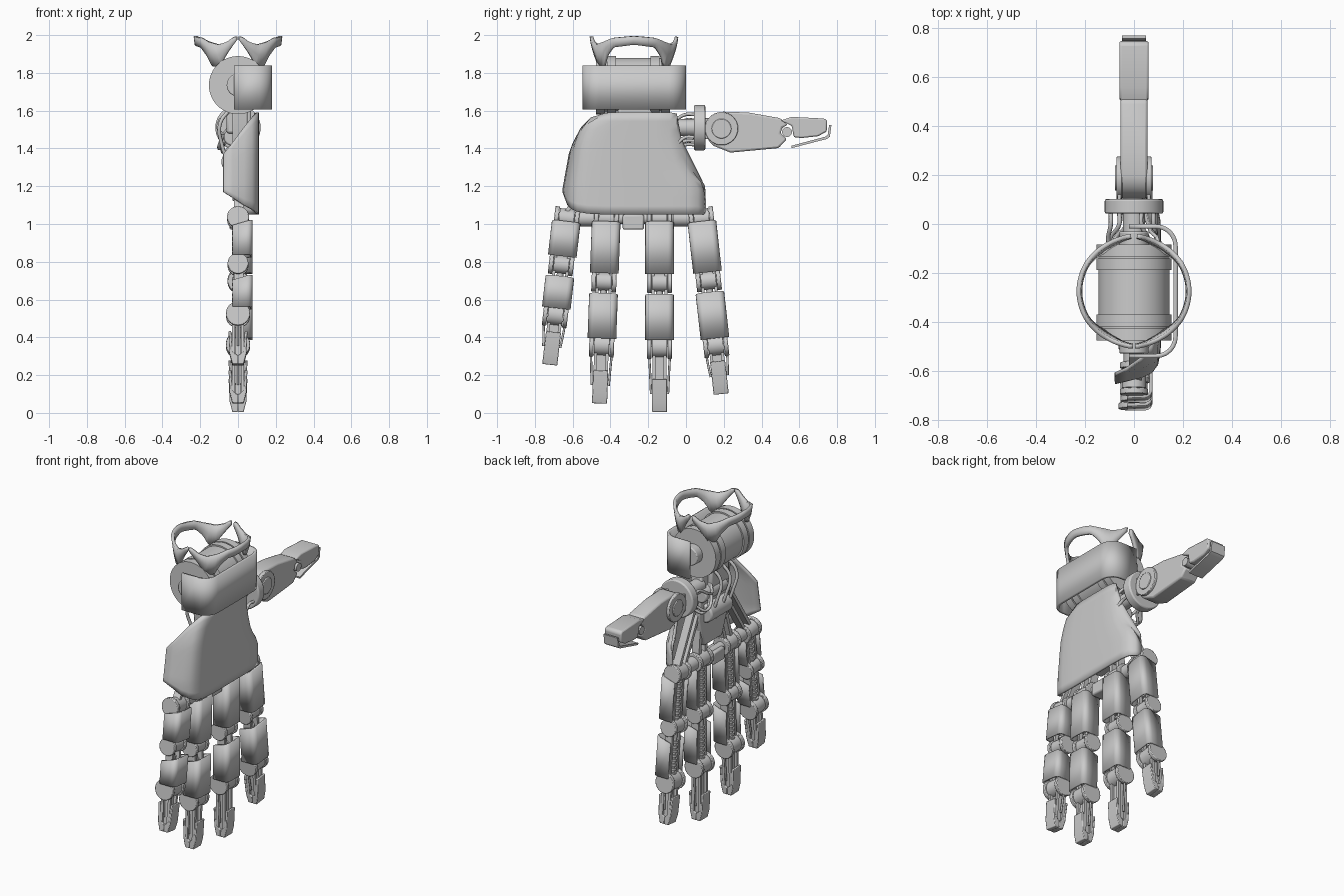
import bpy, bmesh, math
from mathutils import Matrix, Vector

if "Cube" in bpy.data.objects:
    bpy.data.objects.remove(bpy.data.objects["Cube"])

I = Matrix.Identity(4)


def make(name, verts, faces, M=I, thick=0, bevel=0, angle=35):
    me = bpy.data.meshes.new(name)
    me.from_pydata([M @ Vector(v) for v in verts], [], faces)
    bm = bmesh.new()
    bm.from_mesh(me)
    bmesh.ops.recalc_face_normals(bm, faces=bm.faces)
    bm.to_mesh(me)
    bm.free()
    ob = bpy.data.objects.new(name, me)
    bpy.context.collection.objects.link(ob)
    if thick:
        s = ob.modifiers.new("thickness", 'SOLIDIFY')
        s.thickness, s.offset = thick, 0
    if bevel:
        b = ob.modifiers.new("bevel", 'BEVEL')
        b.width, b.segments, b.limit_method = bevel, 2, 'ANGLE'
    bpy.ops.object.select_all(action='DESELECT')
    ob.select_set(True)
    bpy.context.view_layer.objects.active = ob
    bpy.ops.object.shade_smooth_by_angle(angle=math.radians(angle))
    return ob


def prism(name, pts, axis, lo, hi, M=I, bevel=0):
    """Extrude a 2D outline along x, y or z."""
    put = {'x': lambda a, b, c: (c, a, b), 'y': lambda a, b, c: (a, c, b), 'z': lambda a, b, c: (a, b, c)}[axis]
    n = len(pts)
    v = [put(a, b, c) for c in (lo, hi) for a, b in pts]
    f = [tuple(range(n)), tuple(range(n, 2 * n))]
    f += [(i, (i + 1) % n, n + (i + 1) % n, n + i) for i in range(n)]
    return make(name, v, f, M, bevel=bevel)


def cyl(name, a, b, r, axis, lo, hi, M=I, n=32, bevel=0):
    c = [(a + r * math.cos(2 * math.pi * i / n), b + r * math.sin(2 * math.pi * i / n)) for i in range(n)]
    return prism(name, c, axis, lo, hi, M, bevel)


def box(name, x, y, z, M=I, bevel=0):
    return prism(name, [(x[0], y[0]), (x[1], y[0]), (x[1], y[1]), (x[0], y[1])], 'z', z[0], z[1], M, bevel)


def sheet(name, rows, thick, M=I, bevel=0):
    """Skin a grid of points and give it thickness."""
    n = len(rows[0])
    f = [(r * n + i, r * n + i + 1, (r + 1) * n + i + 1, (r + 1) * n + i)
         for r in range(len(rows) - 1) for i in range(n - 1)]
    return make(name, [p for r in rows for p in r], f, M, thick, bevel, 40)


def tube(name, pts, r, M=I):
    cu = bpy.data.curves.new(name, 'CURVE')
    cu.dimensions, cu.bevel_depth, cu.bevel_resolution, cu.use_fill_caps = '3D', r, 2, True
    sp = cu.splines.new('BEZIER')
    sp.bezier_points.add(len(pts) - 1)
    for b, p in zip(sp.bezier_points, pts):
        b.co = M @ Vector(p)
        b.handle_left_type = b.handle_right_type = 'AUTO'
    ob = bpy.data.objects.new(name, cu)
    bpy.context.collection.objects.link(ob)


def lerp(table, t):
    for (a, p), (b, q) in zip(table, table[1:]):
        if t <= b:
            return p + (q - p) * max(0, t - a) / (b - a)
    return table[-1][1]


def arc(cx, cy, r, a0, a1, n=6):
    return [(cx + r * math.cos(math.radians(a0 + (a1 - a0) * i / n)),
             cy + r * math.sin(math.radians(a0 + (a1 - a0) * i / n))) for i in range(n + 1)]


# Wrist: rotary drum, end rims and wrap-around cuff
cyl("wrist_drum", 0, 1.735, 0.145, 'y', -0.44, -0.11, n=48, bevel=0.01)
for y in (-0.452, -0.395, -0.165, -0.108):
    cyl("wrist_drum_band", 0, 1.735, 0.154, 'y', y - 0.024, y + 0.024, n=48)
for y in (-0.50, -0.06):
    cyl("wrist_axle_cap", 0, 1.735, 0.06, 'y', y - 0.03, y + 0.03, bevel=0.006)
u = [(-0.02, -0.54)] + arc(0.09, -0.46, 0.08, -90, 0) + arc(0.09, -0.09, 0.08, 0, 90) + [(-0.02, -0.01)]
sheet("wrist_cuff", [[(x, y, z) for x, y in u] for z in (1.605, 1.84)], 0.018)

# Forearm collar: two arched half rings
prof_b = [(0, 1.95), (30, 1.935), (42, 1.89), (50, 1.835), (62, 1.835), (76, 1.91), (90, 1.98)]
prof_t = [(0, 1.995), (30, 1.985), (45, 1.965), (62, 1.95), (75, 1.965), (84, 1.99), (90, 1.993)]
for side in (-1, 1):
    rows = []
    for k in (0, 0.5, 1):
        row = []
        for d in range(-89, 90, 4):
            zb, zt = lerp(prof_b, abs(d)), lerp(prof_t, abs(d))
            z = zb + (zt - zb) * k
            r = 0.205 + 0.022 * (z - 1.83) / 0.17
            row.append((side * r * math.cos(math.radians(d)), -0.275 + r * math.sin(math.radians(d)), z))
        rows.append(row)
    sheet("forearm_collar", rows, 0.018)

# Back-of-hand shell with the flap on the little-finger side
yl = [(1.05, -0.648), (1.18, -0.648), (1.42, -0.605), (1.53, -0.56), (1.57, -0.52), (1.59, -0.45)]
yr = [(1.03, 0.098), (1.2, 0.098), (1.25, 0.06), (1.31, 0.02), (1.44, -0.02), (1.59, -0.03)]
cols = [(-0.078, 0, 1.17, 1.37), (-0.03, 0.015, 1.14, 1.43), (0.03, 0.035, 1.10, 1.51), (0.07, 0.06, 1.08, 1.56),
        (0.092, 0.10, 1.065, 1.585), (0.102, 0.17, 1.055, 1.59), (0.105, 0.3, 1.05, 1.59), (0.105, 0.5, 1.05, 1.59),
        (0.105, 0.75, 1.05, 1.59), (0.102, 0.88, 1.05, 1.59), (0.092, 0.95, 1.05, 1.585), (0.065, 0.985, 1.05, 1.45),
        (0.03, 1, 1.06, 1.23)]
rows = []
for k in range(13):
    row = []
    for x, w, zb, zt in cols:
        z = zb + (zt - zb) * k / 12
        a, b = lerp(yl, z), lerp(yr, z)
        row.append((x, a + (b - a) * w, z))
    rows.append(row)
sheet("hand_back_shell", rows, 0.014)

# Palm frame: central block, motors and knuckle bar
prism("palm_frame", [(-0.40, 1.30), (-0.33, 1.12), (-0.15, 1.12), (-0.09, 1.30), (-0.12, 1.6), (-0.42, 1.6)],
      'x', -0.03, 0.05, bevel=0.01)
box("wrist_mount", (-0.06, 0.07), (-0.36, -0.18), (1.48, 1.62), bevel=0.012)
cyl("palm_motor", -0.03, 1.33, 0.058, 'y', -0.36, -0.14, bevel=0.01)
cyl("palm_motor_small", -0.03, 1.46, 0.045, 'y', -0.33, -0.10, bevel=0.008)
cyl("knuckle_axle", 0, 1.03, 0.03, 'y', -0.62, 0.07)
box("knuckle_spacer", (-0.045, 0.045), (-0.335, -0.222), (0.97, 1.05), bevel=0.01)
for y in (-0.53, -0.02):
    cyl("knuckle_sleeve", 0, 1.03, 0.042, 'y', y - 0.05, y + 0.05)


def finger(name, y0, y1, joints, tip):
    """Finger hanging down local -z; joints are heights of the three hinges."""
    top = joints[0]
    tilt = math.atan2(y1 - y0, top - tip)
    M = Matrix.Translation((0, y0, top)) @ Matrix.Rotation(tilt, 4, 'X')
    s = 1 / math.cos(tilt)
    j = [(z - top) * s for z in joints]
    end = (tip - top) * s
    # hinges
    for i, z in enumerate(j):
        r = (0.058, 0.055, 0.064)[i]
        cyl(name + "_hinge", 0, z, r - 0.008, 'y', -0.04, 0.04, M)
        for d in (-1, 1):
            cyl(name + "_hinge_disc", 0, z, r, 'y', d * 0.054 - 0.012, d * 0.054 + 0.012, M, bevel=0.004)
    # open-palmed covers, inner bones and ribbed actuators
    for i, (a, b) in enumerate(zip(j, j[1:])):
        hi, lo = a - (0.015, 0.06)[i], b + (0.045, 0.035)[i]
        prof = [(-0.028, -0.07)] + arc(0.045, -0.045, 0.025, -90, 0, 4) + arc(0.045, 0.045, 0.025, 0, 90, 4) + [(-0.028, 0.07)]
        slope = lambda x: 0.03 * (0.07 - x) / 0.1
        sheet(name + "_cover", [[(x, y, lo) for x, y in prof], [(x, y, hi - slope(x)) for x, y in prof]], 0.012, M)
        for d in (-1, 1):
            box(name + "_bone", (-0.02, 0.03), (d * 0.035 - 0.008, d * 0.035 + 0.008), (b, a), M)
        cyl(name + "_actuator", -0.005, 0, 0.018, 'z', b, a, M, 16)
        n = int((hi - lo) / 0.028)
        for k in range(n):
            z = lo + 0.014 + k * 0.028
            cyl(name + "_rib", -0.005, 0, 0.027, 'z', z - 0.007, z + 0.007, M, 16)
    # fingertip: rails, core and claw bracket
    z = j[2]
    for d in (-1, 1):
        tube(name + "_tip_rod", [(0, d * 0.058, z), (0, d * 0.052, z - 0.1), (0, d * 0.045, end + 0.1)], 0.006, M)
        for e in (-1, 1):
            box(name + "_tip_rail", (e * 0.024 - 0.009, e * 0.024 + 0.009), (d * 0.03 - 0.008, d * 0.03 + 0.008),
                (end + 0.05, z), M)
        prism(name + "_tip_claw", [(d * 0.03, end + 0.005), (d * 0.044, end + 0.06), (d * 0.05, end + 0.18),
              (d * 0.036, end + 0.18), (d * 0.03, end + 0.07), (0, end + 0.05), (0, end + 0.005)],
              'y', -0.04, 0.04, M, 0.004)
    box(name + "_tip_core", (-0.012, 0.012), (-0.03, 0.03), (end + 0.03, z), M)


finger("little_finger", -0.632, -0.722, (1.03, 0.785, 0.52), 0.25)
finger("ring_finger", -0.422, -0.458, (1.03, 0.695, 0.36), 0.045)
finger("middle_finger", -0.14, -0.14, (1.03, 0.69, 0.35), 0.0)
finger("index_finger", 0.082, 0.187, (1.03, 0.70, 0.36), 0.095)
# metacarpal links from knuckles to the frame
for y0, y1, z1 in ((-0.632, -0.37, 1.42), (-0.422, -0.32, 1.36), (-0.14, -0.17, 1.36), (0.082, -0.12, 1.42)):
    for d in (-0.03, 0.03):
        prism("metacarpal_link", [(y0 + d - 0.012, 1.02), (y0 + d + 0.012, 1.02), (y1 + d + 0.012, z1), (y1 + d - 0.012, z1)],
              'x', -0.02, 0.03)

# Thumb: swivel base, proximal link, hinged tip and pad
cyl("thumb_base", 0, 1.51, 0.12, 'y', 0.042, 0.102, n=48, bevel=0.008)
cyl("thumb_base_shaft", 0, 1.51, 0.045, 'y', -0.14, 0.05)
for d in (-1, 1):
    box("thumb_bracket", (d * 0.06 - 0.008, d * 0.06 + 0.008), (0.09, 0.19), (1.45, 1.56), bevel=0.004)
    cyl("thumb_hub", 0.188, 1.505, 0.088, 'x', d * 0.06 - 0.012, d * 0.06 + 0.012, bevel=0.004)
    cyl("thumb_hub_cap", 0.188, 1.505, 0.052, 'x', d * 0.068 - 0.01, d * 0.068 + 0.01, bevel=0.004)
prism("thumb_link", arc(0.205, 1.495, 0.1, 95, 235, 10) + [(0.235, 1.378), (0.49, 1.402), (0.535, 1.45), (0.50, 1.48),
      (0.51, 1.51), (0.54, 1.525), (0.50, 1.56), (0.33, 1.59)], 'x', -0.055, 0.055, bevel=0.01)
cyl("thumb_tip_pivot", 0.535, 1.487, 0.026, 'x', -0.06, 0.06, n=24)
prism("thumb_tip", [(0.50, 1.548), (0.56, 1.567), (0.735, 1.558), (0.748, 1.545), (0.745, 1.49), (0.70, 1.465), (0.61, 1.455),
      (0.57, 1.46), (0.56, 1.52)], 'x', -0.06, 0.06, bevel=0.008)
prism("thumb_pad", [(0.77, 1.525), (0.762, 1.462), (0.745, 1.45), (0.56, 1.402), (0.557, 1.414), (0.74, 1.463), (0.75, 1.472),
      (0.758, 1.525)], 'x', -0.05, 0.05)

# Cables between wrist, palm and thumb
for x, z, bow in ((-0.095, 1.55, -0.105), (-0.06, 1.44, -0.1), (0.03, 1.58, 0.06), (0.08, 1.46, 0.09), (-0.03, 1.42, -0.08)):
    tube("thumb_cable", [(x, 0.045, z), (x, 0.0, z), (bow, -0.07, z - 0.04), (bow * 0.7, -0.16, 1.48), (0, -0.22, 1.56)], 0.009)
for y in (-0.36, -0.29, -0.2):
    tube("palm_cable", [(-0.03, y, 1.62), (-0.095, y - 0.02, 1.53), (-0.085, y, 1.42), (-0.02, y + 0.02, 1.25)], 0.01)
